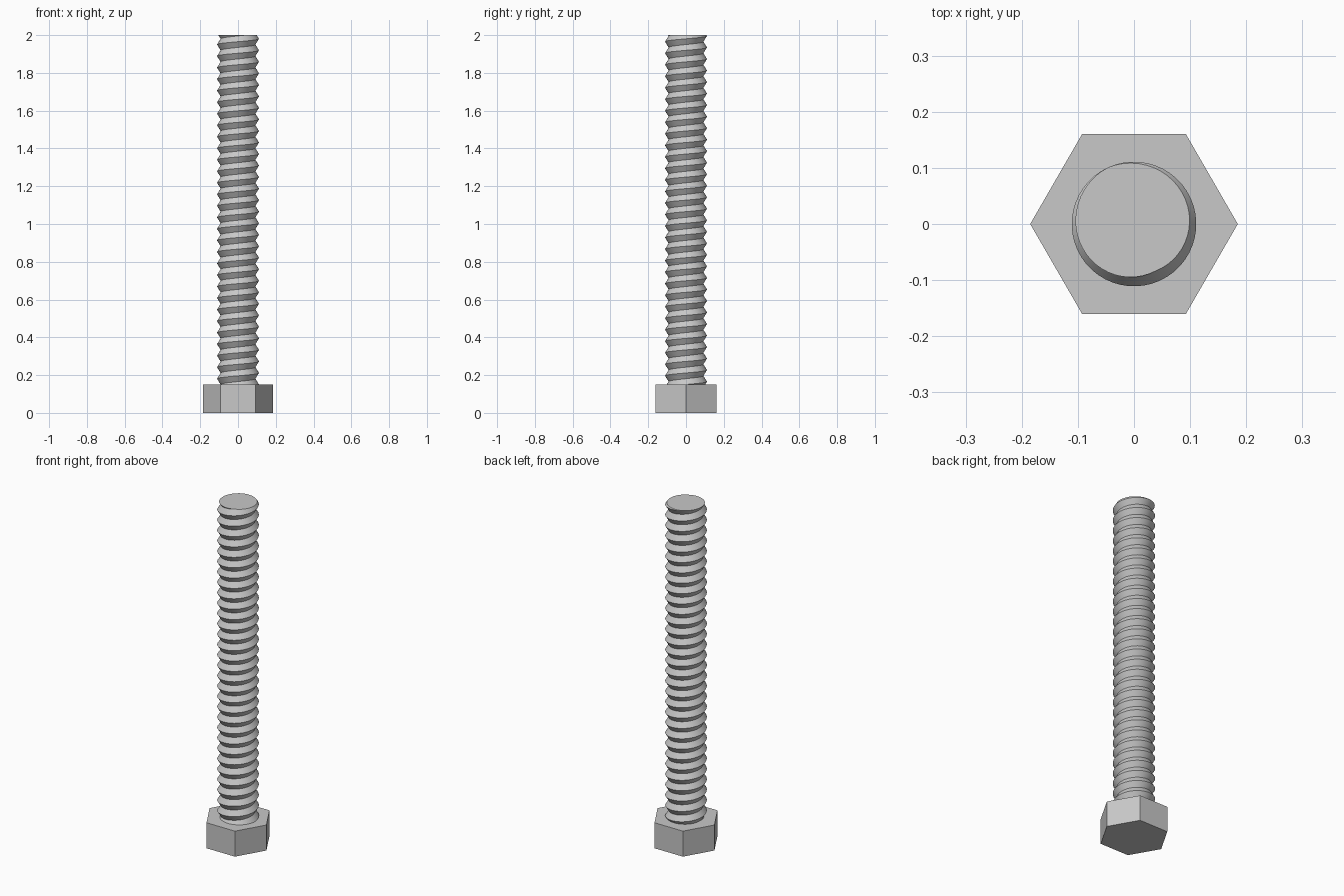
import bpy, bmesh
from math import cos, sin, pi, radians

HEAD_R, HEAD_H, TOP = 0.185, 0.15, 2.0
CREST, ROOT, PITCH = 0.111, 0.092, 0.061
SEGS = 48                      # segments per thread turn
TOP_CREST = radians(115)       # direction of the crest where the shaft ends

cube = bpy.data.objects.get("Cube")
if cube:
    bpy.data.objects.remove(cube, do_unlink=True)

steel = bpy.data.materials.new("grey steel")
steel.use_nodes = True
colour = (0.58, 0.58, 0.58, 1)
steel.diffuse_color = colour
steel.node_tree.nodes["Principled BSDF"].inputs["Base Color"].default_value = colour


def finish(bm, name):
    bmesh.ops.recalc_face_normals(bm, faces=bm.faces)
    mesh = bpy.data.meshes.new(name)
    bm.to_mesh(mesh)
    bm.free()
    mesh.materials.append(steel)
    obj = bpy.data.objects.new(name, mesh)
    bpy.context.collection.objects.link(obj)
    return obj


# Hexagonal head: one polygon extruded upward
bm = bmesh.new()
base = bm.faces.new([bm.verts.new((HEAD_R * cos(i * pi / 3), HEAD_R * sin(i * pi / 3), 0))
                     for i in range(6)])
extruded = bmesh.ops.extrude_face_region(bm, geom=[base], use_keep_orig=True)
top_verts = [g for g in extruded["geom"] if isinstance(g, bmesh.types.BMVert)]
bmesh.ops.translate(bm, verts=top_verts, vec=(0, 0, HEAD_H))
finish(bm, "hex_head")

# Threaded shaft: helical crest and root lines joined into a continuous V thread
bm = bmesh.new()
turns = int((TOP - HEAD_H) / PITCH) + 5
count = turns * SEGS


def helix(radius, lift):
    line = []
    for k in range(count):
        turn = k / SEGS - turns + 2
        a = TOP_CREST + 2 * pi * turn
        line.append(bm.verts.new((radius * cos(a), radius * sin(a),
                                  TOP + PITCH * (turn + lift))))
    return line


crest = helix(CREST, 0)
root = helix(ROOT, -0.5)
for k in range(count - 1):
    bm.faces.new((root[k], root[k + 1], crest[k + 1], crest[k]))
    if k + 1 + SEGS < count:
        bm.faces.new((crest[k], crest[k + 1], root[k + 1 + SEGS], root[k + SEGS]))

# Trim the thread flat at both ends and cap it
for z, up in ((HEAD_H - 0.01, -1), (TOP, 1)):
    bmesh.ops.bisect_plane(bm, geom=bm.verts[:] + bm.edges[:] + bm.faces[:], dist=1e-6,
                           plane_co=(0, 0, z), plane_no=(0, 0, up), clear_outer=True)
bmesh.ops.holes_fill(bm, edges=[e for e in bm.edges if e.is_boundary], sides=0)
shaft = finish(bm, "threaded_shaft")

bpy.ops.object.select_all(action="DESELECT")
shaft.select_set(True)
bpy.context.view_layer.objects.active = shaft
bpy.ops.object.shade_smooth_by_angle(angle=radians(30))
